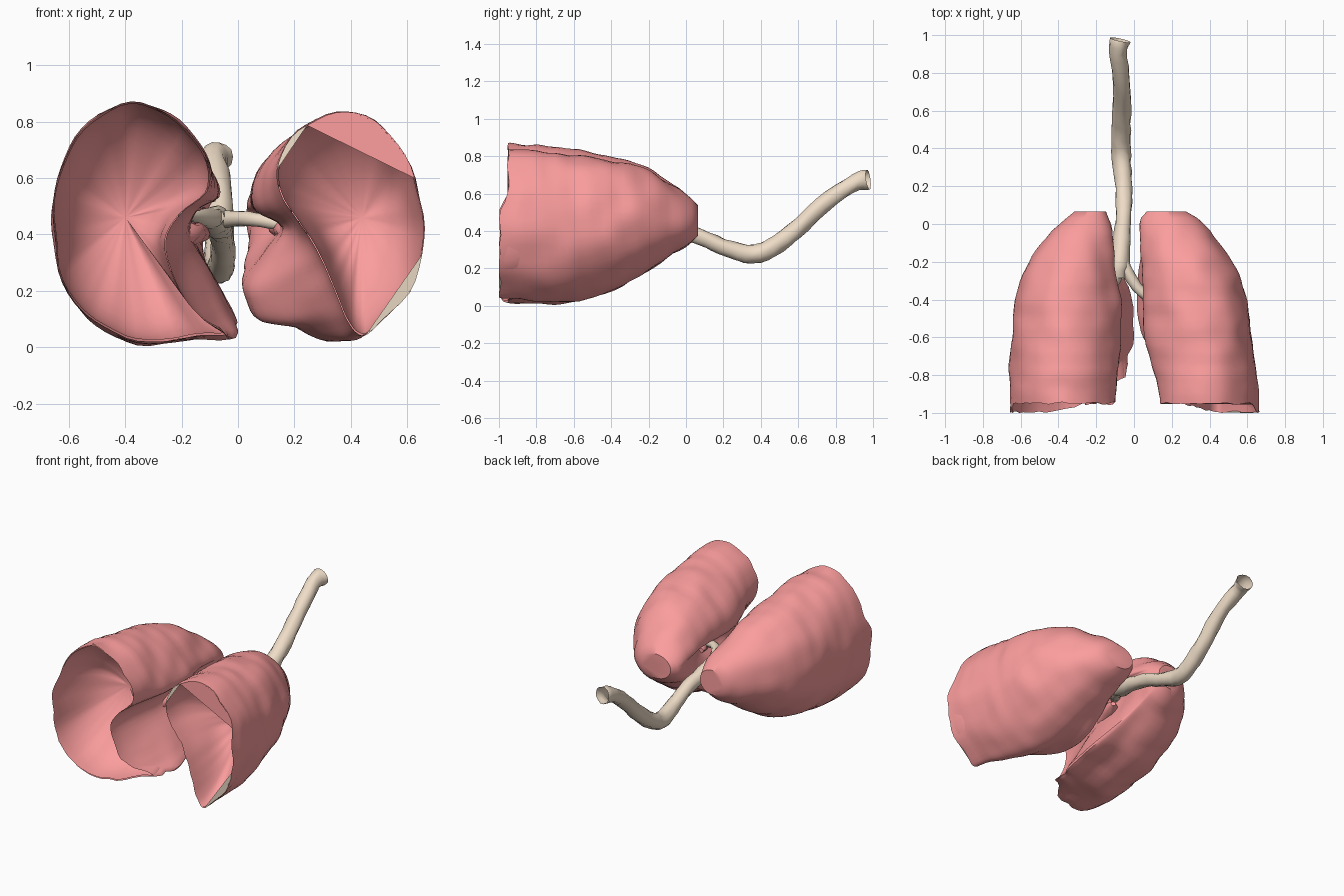
import bpy, math, random
from mathutils import Vector, noise

if "Cube" in bpy.data.objects:
    bpy.data.objects.remove(bpy.data.objects["Cube"])

random.seed(4)


def material(name, rgb):
    m = bpy.data.materials.new(name)
    m.diffuse_color = (*rgb, 1)
    m.use_nodes = True
    m.node_tree.nodes["Principled BSDF"].inputs["Base Color"].default_value = m.diffuse_color
    return m


PINK = material("lung_pink", (0.98, 0.34, 0.34))
CREAM = material("cartilage_cream", (0.86, 0.72, 0.57))


def make(name, verts, faces, mat, angle=40):
    me = bpy.data.meshes.new(name)
    me.from_pydata(verts, [], faces)
    me.materials.append(mat)
    ob = bpy.data.objects.new(name, me)
    bpy.context.collection.objects.link(ob)
    bpy.ops.object.select_all(action='DESELECT')
    ob.select_set(True)
    bpy.context.view_layer.objects.active = ob
    bpy.ops.object.shade_smooth_by_angle(angle=math.radians(angle))
    return ob


def spline(pts, n, closed):
    """n samples of a Catmull-Rom curve through pts"""
    pts = [Vector(p) for p in pts]
    k = len(pts)
    out = []
    for s in range(n):
        t = s * k / n if closed else s * (k - 1) / (n - 1)
        i = int(t) if closed else min(int(t), k - 2)
        f = t - i
        g = [pts[j % k] if closed else pts[max(0, min(k - 1, j))] for j in range(i - 1, i + 3)]
        out.append(0.5 * (2 * g[1] + (g[2] - g[0]) * f + (2 * g[0] - 5 * g[1] + 4 * g[2] - g[3]) * f * f
                          + (3 * g[1] - g[0] - 3 * g[2] + g[3]) * f ** 3))
    return out


def smooth(a, b, x):
    t = max(0, min(1, (x - a) / (b - a)))
    return t * t * (3 - 2 * t)


N, ROWS = 72, 32


def lung(name, section, base, sizes, cut):
    """Open shell: bean section scaled along y, rounder at the apex, hollowed at the base"""
    low = [base.get(i, p) for i, p in enumerate(section)]
    mid_s, low_s = spline(section, N, True), spline(low, N, True)
    x0, x1 = min(p.x for p in mid_s), max(p.x for p in mid_s)
    z0, z1 = min(p.y for p in mid_s), max(p.y for p in mid_s)
    prof = spline(sizes, 200, False)
    verts, faces = [], []
    for r in range(ROWS):
        y = -0.97 + 1.035 * r / (ROWS - 1)
        a = min(prof, key=lambda q: abs(q[0] - y))
        w, e = smooth(-0.5, -0.97, y), smooth(-0.4, 0.04, y)
        for i in range(N):
            p = mid_s[i].lerp(low_s[i], w)
            u = Vector(((p.x - x0) / (x1 - x0) * 2 - 1, (p.y - z0) / (z1 - z0) * 2 - 1))
            u = u.lerp(u.normalized(), e)
            x = (a[1] + a[2]) / 2 + u.x * (a[2] - a[1]) / 2
            z = (a[3] + a[4]) / 2 + u.y * (a[4] - a[3]) / 2
            # faint rib ripples and soft lumps
            k = 0 if r == ROWS - 1 else 0.0015 * math.sin(y * 52 + z * 7) + 0.014 * noise.noise((x * 7, y * 7, z * 7))
            yy = y
            if r < 10:
                # uneven rim: longest at the outer lower edge, cut back at the inner lower edge
                q = low_s[i]
                rim = -0.95 - 0.045 * smooth(0.62, 0.5, q.y) * smooth(0.25, 0.42, abs(q.x))
                rim += 0.015 * noise.noise((q.x * 14, 3, q.y * 14))
                rim += cut * smooth(0.22, 0.04, abs(q.x)) * smooth(0.4, 0.2, q.y)
                yy += (rim + 0.97) * (1 - r / 10)
            verts.append((x + u.x * k, min(max(yy, -1), 0.065), max(0, z + u.y * k)))
    for r in range(ROWS - 1):
        for i in range(N):
            j = (i + 1) % N
            faces.append((r * N + i, r * N + j, (r + 1) * N + j, (r + 1) * N + i))
    faces.append(tuple((ROWS - 1) * N + i for i in range(N)))
    make(name, verts, faces, PINK)
    return verts[:N]


def hollow(name, rim, cx, cz, depth):
    """Domed hollow of the lung base, running inward from the rim and rounding off"""
    rows = 12
    verts, faces = [], []
    for r in range(rows):
        t = math.pi / 2 * r / rows
        s, d = math.cos(t) * 0.985, depth * math.sin(t)
        for x, y, z in rim:
            v = Vector((x - cx, z - cz))
            v = v.lerp(v.normalized() * 0.3, 0.9 * smooth(0.25, 1, r / rows)) * s
            verts.append((cx + v.x, y * math.cos(t) - 0.95 * (1 - math.cos(t)) + d, cz + v.y))
    for r in range(rows - 1):
        for i in range(N):
            j = (i + 1) % N
            faces.append((r * N + i, r * N + j, (r + 1) * N + j, (r + 1) * N + i))
    verts.append((cx, -0.95 + depth, cz))
    faces += [((rows - 1) * N + i, (rows - 1) * N + (i + 1) % N, rows * N) for i in range(N)]
    make(name, verts, faces, PINK, 80)


left_section = [(-.38, .87), (-.54, .79), (-.63, .64), (-.66, .45), (-.62, .24), (-.52, .1),
                (-.36, .02), (-.16, .04), (-.01, .04), (-.04, .13), (-.1, .25), (-.17, .4),
                (-.15, .5), (-.07, .56), (-.12, .69), (-.23, .82)]
left_base = {8: (-.05, .045), 9: (-.13, .1), 10: (-.21, .2), 11: (-.26, .36), 12: (-.21, .47), 13: (-.11, .56)}
left_rim = lung("left_side_lung", left_section, left_base,
                [(-.97, -.66, -.0, .02, .87), (-.7, -.655, 0, .01, .85), (-.4, -.625, -.01, .08, .8),
                 (-.2, -.56, -.07, .19, .73), (0, -.4, -.12, .32, .6), (.07, -.31, -.15, .38, .53)], .14)
hollow("left_base_hollow", left_rim, -.4, .46, .38)

right_section = [(.38, .84), (.53, .77), (.63, .6), (.66, .4), (.6, .2), (.47, .06),
                 (.31, .0), (.17, .05), (.06, .06), (.02, .13), (.01, .21), (.09, .33),
                 (.15, .43), (.04, .5), (.06, .64), (.2, .79)]
right_base = {6: (.42, .05), 7: (.38, .1), 8: (.35, .17), 9: (.32, .24), 10: (.29, .31), 11: (.25, .38),
              12: (.2, .45), 13: (.14, .54), 14: (.13, .66), 15: (.22, .78)}
rim = lung("right_side_lung", right_section, right_base,
           [(-.97, .02, .66, .0, .84), (-.7, .02, .64, .0, .82), (-.4, .02, .595, .08, .78),
            (-.2, .02, .515, .19, .72), (0, .03, .375, .32, .59), (.07, .07, .27, .38, .53)], 0)
hollow("right_base_hollow", rim, .44, .46, .36)


def rim_cap(name, a, b, mat):
    pts = [rim[i % N] for i in range(a, b + 1)]
    make(name, pts, [tuple(range(len(pts)))], mat)


# flat pieces closing part of the right rim
rim_cap("upper_rim_cap", -4, 9, PINK)
rim_cap("lower_rim_sliver", 15, 24, CREAM)
rim_cap("inner_rim_sliver", 62, 68, CREAM)


def tube(name, path, mat, sides=12, steps=24, rough=0.0, capped=False):
    """Tube through (x, y, z, radius) points"""
    pts = spline(path, steps, False)
    verts, faces = [], []
    for s, p in enumerate(pts):
        d = (pts[min(s + 1, steps - 1)] - pts[max(s - 1, 0)]).to_3d().normalized()
        side = d.cross(Vector((0, 0, 1)) if abs(d.z) < .9 else Vector((1, 0, 0))).normalized()
        up = side.cross(d)
        for i in range(sides):
            t = 2 * math.pi * i / sides
            rad = p[3] * (1 + random.uniform(-rough, rough))
            verts.append(p.to_3d() + (side * math.cos(t) + up * math.sin(t)) * rad)
    for s in range(steps - 1):
        for i in range(sides):
            j = (i + 1) % sides
            faces.append((s * sides + i, s * sides + j, (s + 1) * sides + j, (s + 1) * sides + i))
    if capped:
        faces += [tuple(range(sides)), tuple((steps - 1) * sides + i for i in range(sides))]
    make(name, verts, faces, mat, 60)


# windpipe and its two main branches
tube("windpipe", [(-.075, .975, .675, .056), (-.085, .9, .655, .046), (-.065, .75, .555, .046), (-.065, .58, .4, .048),
                  (-.068, .45, .305, .05), (-.066, .34, .275, .05), (-.055, .2, .315, .044), (-.055, .06, .375, .042),
                  (-.065, -.1, .42, .046), (-.08, -.22, .45, .052), (-.08, -.29, .46, .03)],
     CREAM, 14, 34, .08)
tube("left_bronchus", [(-.08, -.2, .45, .045), (-.11, -.3, .46, .036), (-.16, -.37, .475, .03), (-.22, -.43, .48, .012)],
     CREAM, 10, 12, .06, True)
tube("right_bronchus", [(-.07, -.18, .45, .035), (-.02, -.28, .455, .03), (.05, -.37, .455, .026),
                        (.14, -.41, .44, .024), (.23, -.43, .43, .014)], CREAM, 10, 14, .06, True)

# tissue folds where the branches enter the lungs
for k, (side, x, z) in enumerate([("left", -.14, .53), ("left", -.16, .4), ("right", .13, .53), ("right", .17, .42)]):
    s = -1 if side == "left" else 1
    tube(f"{side}_root_fold_{k}", [(x - .05 * s, -.33, z, .015), (x, -.42, z, .045),
                                   (x + .04 * s, -.55, z - .02, .035), (x + .07 * s, -.66, z - .04, .008)],
         PINK, 8, 10, .2, True)
